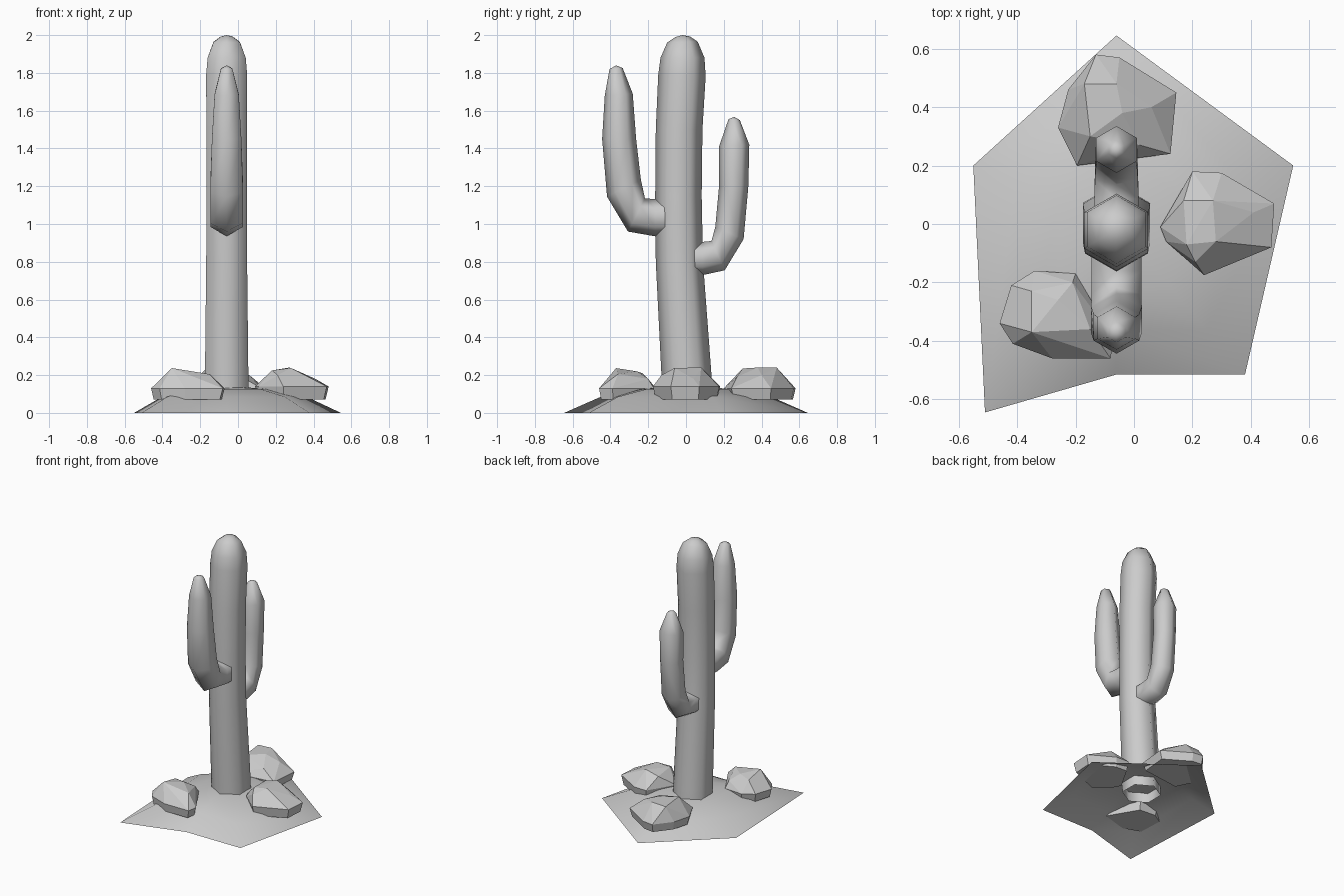
import bpy, bmesh, math
from mathutils import Vector

if "Cube" in bpy.data.objects:
    bpy.data.objects.remove(bpy.data.objects["Cube"])

CX = -0.06  # cactus axis in x


def finish(bm, name, angle=None, normals=True):
    if normals:
        bmesh.ops.recalc_face_normals(bm, faces=bm.faces[:])
    me = bpy.data.meshes.new(name)
    bm.to_mesh(me)
    bm.free()
    ob = bpy.data.objects.new(name, me)
    bpy.context.collection.objects.link(ob)
    if angle:
        bpy.context.view_layer.objects.active = ob
        ob.select_set(True)
        bpy.ops.object.shade_smooth_by_angle(angle=math.radians(angle))
        ob.select_set(False)
    return ob


def bridge(bm, a, b):
    for i in range(len(a)):
        j = (i + 1) % len(a)
        bm.faces.new((a[i], a[j], b[j], b[i]))


def hex_tube(name, sections, tip):
    """Six-sided tube; each section is (outer y, z, inner y, z), closed by a tip."""
    bm = bmesh.new()
    prev = None
    for oy, oz, iy, iz in sections:
        o, i = Vector((CX, oy, oz)), Vector((CX, iy, iz))
        c, r = (o + i) / 2, (o - i) / 2
        side = Vector((r.length, 0, 0))
        ring = [bm.verts.new(c + r * math.cos(k * math.pi / 3) + side * math.sin(k * math.pi / 3))
                for k in range(6)]
        if prev:
            bridge(bm, prev, ring)
        prev = ring
    top = bm.verts.new((CX, *tip))
    for k in range(6):
        bm.faces.new((prev[k], prev[(k + 1) % 6], top))
    return finish(bm, name, 65)


def rock(name, outline, mid_z, crown, base=0.92):
    """Faceted stone: hull around a base, a widest outline and crown points."""
    bm = bmesh.new()
    n = len(outline)
    mx, my = sum(p[0] for p in outline) / n, sum(p[1] for p in outline) / n
    for x, y in outline:
        bm.verts.new((x, y, mid_z))
        bm.verts.new((mx + (x - mx) * base, my + (y - my) * base, 0.07))
    for p in crown:
        bm.verts.new(p)
    res = bmesh.ops.convex_hull(bm, input=bm.verts[:])
    bmesh.ops.delete(bm, geom=[v for v in bm.verts if not v.link_faces], context='VERTS')
    bmesh.ops.dissolve_limit(bm, angle_limit=math.radians(6), verts=bm.verts[:], edges=bm.edges[:])
    return finish(bm, name)


# sand mound: open dome that shrinks its uneven outline towards the top
outline = [(-0.06, 0.645), (0.545, 0.2), (0.38, -0.515), (-0.06, -0.515), (-0.51, -0.645), (-0.55, 0.2)]
bm = bmesh.new()
prev = None
for s, z in ((1, 0), (0.7, 0.085), (0.4, 0.127)):
    ring = [bm.verts.new((CX + (x - CX) * s, y * s, z)) for x, y in outline]
    if prev:
        bridge(bm, prev, ring)
    prev = ring
apex = bm.verts.new((CX, 0, 0.14))
for k in range(6):
    bm.faces.new((prev[k], prev[(k + 1) % 6], apex))
finish(bm, "sand_mound", 65, False)

# trunk, leaning slightly and closed by a rounded top
hex_tube("cactus_trunk", [
    (-0.125, 0.06, 0.14, 0.06), (-0.13, 0.2, 0.135, 0.2), (-0.16, 0.8, 0.09, 0.8),
    (-0.163, 1.15, 0.083, 1.15), (-0.16, 1.5, 0.087, 1.5), (-0.147, 1.79, 0.104, 1.78),
    (-0.135, 1.88, 0.098, 1.88), (-0.10, 1.96, 0.062, 1.965), (-0.055, 1.99, 0.02, 1.993)], (-0.018, 2.0))

# front arm (higher)
hex_tube("front_arm", [
    (-0.09, 0.935, -0.09, 1.135), (-0.164, 0.935, -0.16, 1.132), (-0.307, 0.96, -0.217, 1.135),
    (-0.418, 1.145, -0.239, 1.235), (-0.444, 1.45, -0.264, 1.45), (-0.43, 1.68, -0.282, 1.69),
    (-0.405, 1.82, -0.335, 1.825)], (-0.37, 1.84))

# back arm (lower)
hex_tube("back_arm", [
    (0.03, 0.73, 0.03, 0.905), (0.09, 0.73, 0.085, 0.905), (0.205, 0.755, 0.135, 0.91),
    (0.305, 0.92, 0.155, 0.985), (0.33, 1.2, 0.175, 1.2), (0.335, 1.42, 0.175, 1.41),
    (0.285, 1.55, 0.225, 1.555)], (0.255, 1.567))

# three stones on the mound
rock("right_stone",
     [(0.09, -0.01), (0.2, 0.18), (0.30, 0.175), (0.48, 0.07), (0.47, -0.08), (0.24, -0.175), (0.11, -0.06)], 0.14,
     [(0.17, 0.08, 0.215), (0.27, 0.08, 0.24), (0.28, -0.06, 0.238), (0.18, -0.07, 0.225),
      (0.41, 0.04, 0.18), (0.21, -0.13, 0.2)])
rock("left_stone",
     [(-0.46, -0.34), (-0.42, -0.21), (-0.34, -0.16), (-0.2, -0.17), (-0.07, -0.39), (-0.08, -0.46),
      (-0.28, -0.46), (-0.415, -0.41)], 0.13,
     [(-0.35, -0.37, 0.237), (-0.35, -0.23, 0.21), (-0.26, -0.26, 0.22), (-0.15, -0.36, 0.205),
      (-0.21, -0.2, 0.18)])
rock("back_stone",
     [(-0.26, 0.33), (-0.225, 0.46), (-0.13, 0.58), (-0.05, 0.57), (0.145, 0.45), (0.125, 0.24), (-0.195, 0.2)], 0.13,
     [(-0.17, 0.48, 0.235), (-0.06, 0.48, 0.24), (-0.04, 0.38, 0.24), (-0.15, 0.3, 0.235),
      (0.06, 0.4, 0.2), (0.02, 0.27, 0.19)])
